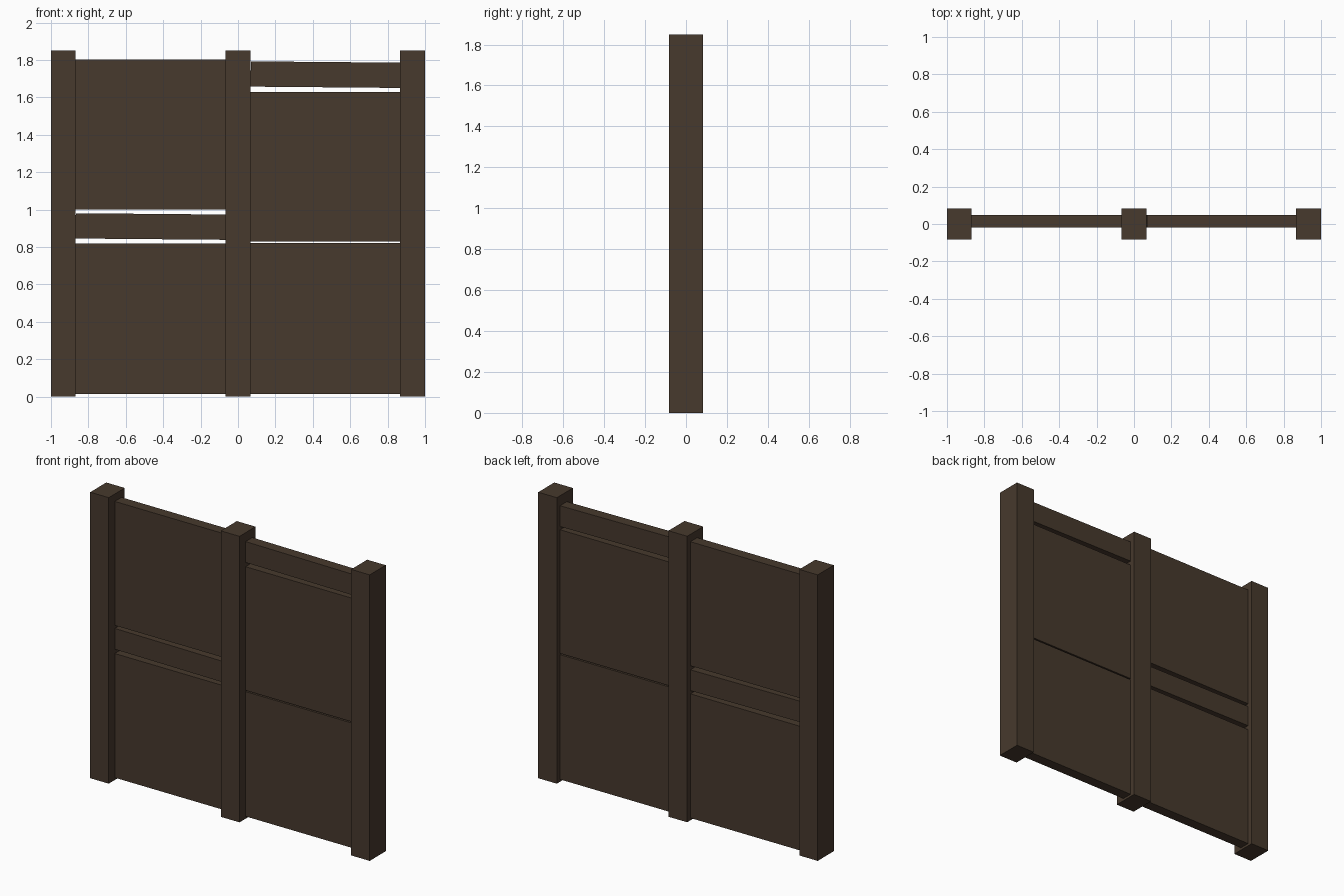
import bpy
import math

if "Cube" in bpy.data.objects:
    bpy.data.objects.remove(bpy.data.objects["Cube"])

wood = bpy.data.materials.new("dark_brown_wood")
wood.diffuse_color = (0.063, 0.041, 0.026, 1)
wood.use_nodes = True
wood.node_tree.nodes["Principled BSDF"].inputs["Base Color"].default_value = wood.diffuse_color


def box(name, x, y, z, tilt=0.0):
    """Axis ranges (min, max) to a box, optionally tilted in the front plane."""
    bpy.ops.mesh.primitive_cube_add(
        size=1, location=[(a + b) / 2 for a, b in (x, y, z)], rotation=(0, tilt, 0))
    ob = bpy.context.object
    ob.name = name
    ob.scale = [b - a for a, b in (x, y, z)]
    ob.data.materials.append(wood)
    return ob


# Upright posts
POST_Y = (-0.082, 0.082)
for name, x in (("left_post", (-1.0, -0.868)),
                ("middle_post", (-0.066, 0.068)),
                ("right_post", (0.867, 1.0))):
    box(name, x, POST_Y, (0, 1.85))

# Large wall panels between the posts
PANEL_Y = (-0.02, 0.049)
LEFT, RIGHT = (-0.868, -0.066), (0.068, 0.867)
for name, x, z in (("left_lower_panel", LEFT, (0.015, 0.818)),
                   ("left_upper_panel", LEFT, (1.0, 1.802)),
                   ("right_lower_panel", RIGHT, (0.015, 0.822)),
                   ("right_upper_panel", RIGHT, (0.83, 1.63))):
    box(name, x, PANEL_Y, z)

# Narrow boards, slightly crooked
TILT = math.radians(0.5)
box("left_crooked_board", LEFT, PANEL_Y, (0.842, 0.977), TILT)
box("right_crooked_board", RIGHT, PANEL_Y, (1.654, 1.789), TILT)
